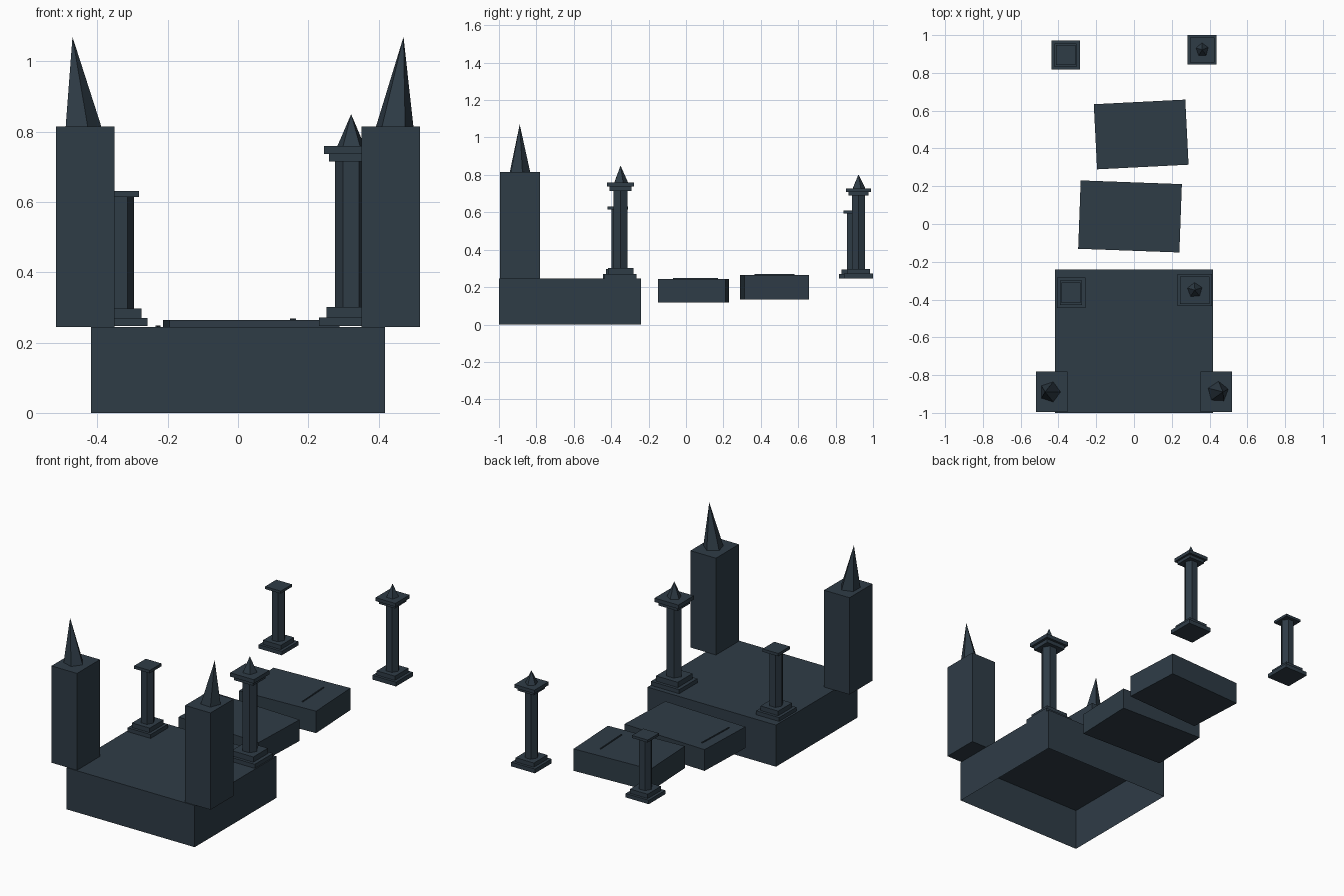
import bpy, bmesh, math
from mathutils import Matrix, Vector

if "Cube" in bpy.data.objects:
    bpy.data.objects.remove(bpy.data.objects["Cube"])

stone = bpy.data.materials.new("dark slate stone")
stone.diffuse_color = (0.028, 0.045, 0.062, 1)
stone.use_nodes = True
stone.node_tree.nodes["Principled BSDF"].inputs["Base Color"].default_value = stone.diffuse_color


def finish(bm, name):
    bmesh.ops.recalc_face_normals(bm, faces=bm.faces)
    me = bpy.data.meshes.new(name)
    bm.to_mesh(me)
    bm.free()
    me.materials.append(stone)
    ob = bpy.data.objects.new(name, me)
    bpy.context.collection.objects.link(ob)
    return ob


def add_box(bm, cx, cy, hx, hy, z0, z1, rot=0.0):
    m = (Matrix.Translation((cx, cy, (z0 + z1) / 2)) @ Matrix.Rotation(rot, 4, 'Z')
         @ Matrix.Diagonal((2 * hx, 2 * hy, z1 - z0, 1)))
    return bmesh.ops.create_cube(bm, size=1, matrix=m)['verts']


def add_prism(bm, cx, cy, rx, ry, z0, z1, sides, rot=0.0, apex=None):
    """Prism, or a pointed spire when an apex (x, y) is given."""
    ring = [(cx + rx * math.cos(rot + i * math.tau / sides),
             cy + ry * math.sin(rot + i * math.tau / sides)) for i in range(sides)]
    low = [bm.verts.new((x, y, z0)) for x, y in ring]
    bm.faces.new(low[::-1])
    if apex:
        top = bm.verts.new((*apex, z1))
        high = [top] * sides
    else:
        high = [bm.verts.new((x, y, z1)) for x, y in ring]
        bm.faces.new(high)
    for i in range(sides):
        j = (i + 1) % sides
        if apex:
            bm.faces.new((low[i], low[j], top))
        else:
            bm.faces.new((low[i], low[j], high[j], high[i]))


# Platform: a hollow block, open underneath
bm = bmesh.new()
add_box(bm, 0, -0.62, 0.418, 0.38, 0, 0.245)
bottom = [f for f in bm.faces if f.calc_center_median().z < 0.01]
bmesh.ops.delete(bm, geom=bottom, context='FACES_ONLY')
finish(bm, "platform")

# Front towers with leaning five-sided spires
for side, label, turn in ((-1, "left", 0), (1, "right", math.radians(15))):
    bm = bmesh.new()
    add_box(bm, side * 0.435, -0.888, 0.083, 0.107, 0.245, 0.815)
    finish(bm, label + "_tower")
    bm = bmesh.new()
    add_prism(bm, side * 0.445, -0.889, 0.056, 0.056, 0.815, 1.07, 5, turn,
              apex=(side * 0.471, -0.889))
    finish(bm, label + "_tower_spire")

# Floating slabs, each with a thin raised strip
for label, cx, cy, hx, hy, z0, z1, deg, sx, sy, sl in (
        ("near", -0.021, 0.040, 0.268, 0.181, 0.119, 0.244, -2.1, -0.2275, 0.05, 0.12),
        ("far", 0.038, 0.474, 0.2425, 0.1725, 0.135, 0.264, 2.9, 0.157, 0.473, 0.107)):
    rot = math.radians(deg)
    bm = bmesh.new()
    add_box(bm, cx, cy, hx, hy, z0, z1, rot)
    finish(bm, label + "_slab")
    bm = bmesh.new()
    add_box(bm, sx, sy, 0.003, sl, z1 - 0.003, z1 + 0.005, rot)
    finish(bm, label + "_slab_strip")


# Columns: stepped foot, six-sided shaft, cap, and a spire on the whole ones
def column(name, cx, cy, hx, hy, step1, step2, shaft_top, cap1, cap2=None, tip=None):
    bm = bmesh.new()
    add_box(bm, cx, cy, hx, hy, 0.247, step1)
    add_box(bm, cx, cy, hx * 0.77, hy * 0.8, step1, step2)
    add_prism(bm, cx, cy, hx * 0.5, hy * 0.5, step2, shaft_top, 6)
    add_box(bm, cx, cy, hx * 0.68, hy * 0.68, shaft_top, cap1)
    if cap2:
        add_box(bm, cx, cy, hx * 0.84, hy * 0.85, cap1, cap2)
        add_prism(bm, cx, cy, hx * 0.44, hy * 0.47, cap2, tip, 5,
                  math.radians(20), apex=(cx, cy))
    finish(bm, name)


column("near_right_column", 0.322, -0.350, 0.092, 0.085, 0.271, 0.302, 0.715, 0.737, 0.760, 0.850)
column("far_right_column", 0.361, 0.922, 0.077, 0.078, 0.272, 0.297, 0.690, 0.708, 0.728, 0.803)
column("near_left_broken_column", -0.333, -0.364, 0.075, 0.080, 0.270, 0.297, 0.614, 0.631)
column("far_left_broken_column", -0.362, 0.894, 0.075, 0.077, 0.270, 0.295, 0.594, 0.609)
